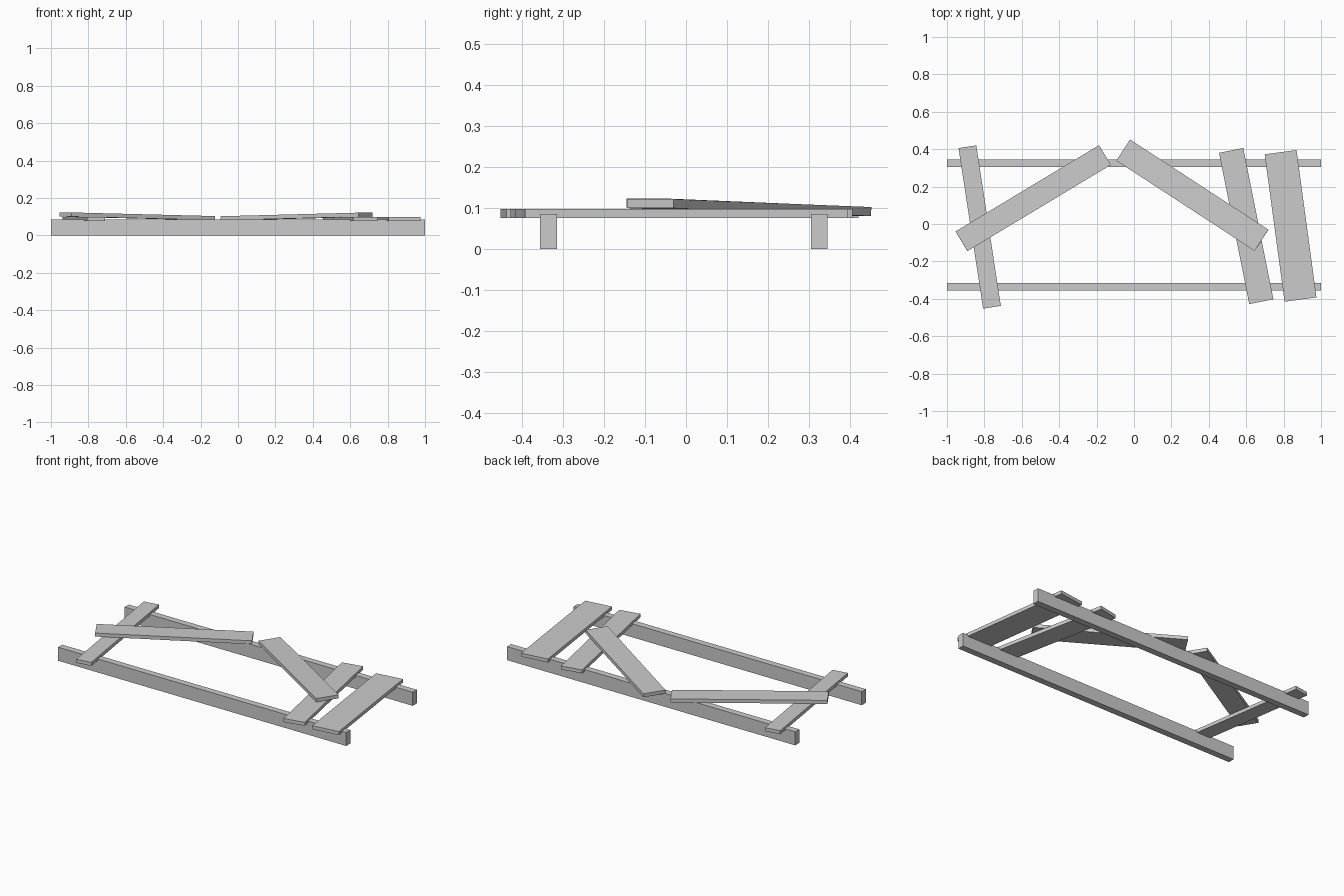
import bpy
from math import radians
from mathutils import Matrix

if "Cube" in bpy.data.objects:
    bpy.data.objects.remove(bpy.data.objects["Cube"])


def board(name, size, loc, turn=0.0, tilt=0.0):
    """Box with its length along local x, tilted about y, then turned about z."""
    bpy.ops.mesh.primitive_cube_add(size=1)
    ob = bpy.context.object
    ob.name = name
    ob.data.transform(Matrix.Diagonal((*size, 1)))
    ob.matrix_world = (Matrix.Translation(loc)
                       @ Matrix.Rotation(radians(turn), 4, 'Z')
                       @ Matrix.Rotation(radians(tilt), 4, 'Y'))
    return ob


T = 0.022  # plank thickness

# Long rails standing on edge
for side, y in (("front", -0.335), ("back", 0.325)):
    board(side + "_rail", (2.0, 0.041, 0.085), (0, y, 0.0425))

# Planks still lying across both rails
board("left_cross_plank", (0.868, 0.096, T), (-0.825, -0.016, 0.087), 98.7)
board("inner_right_cross_plank", (0.825, 0.132, T), (0.600, -0.011, 0.087), 101.3)
board("outer_right_cross_plank", (0.795, 0.172, T), (0.837, -0.010, 0.087), 97.7)

# Loose planks leaning from the back rail onto the cross planks
board("left_loose_plank", (0.895, 0.123, T), (-0.539, 0.138, 0.102), 31.0, 1.25)
board("right_loose_plank", (0.883, 0.135, T), (0.312, 0.154, 0.101), -33.1, -1.25)
